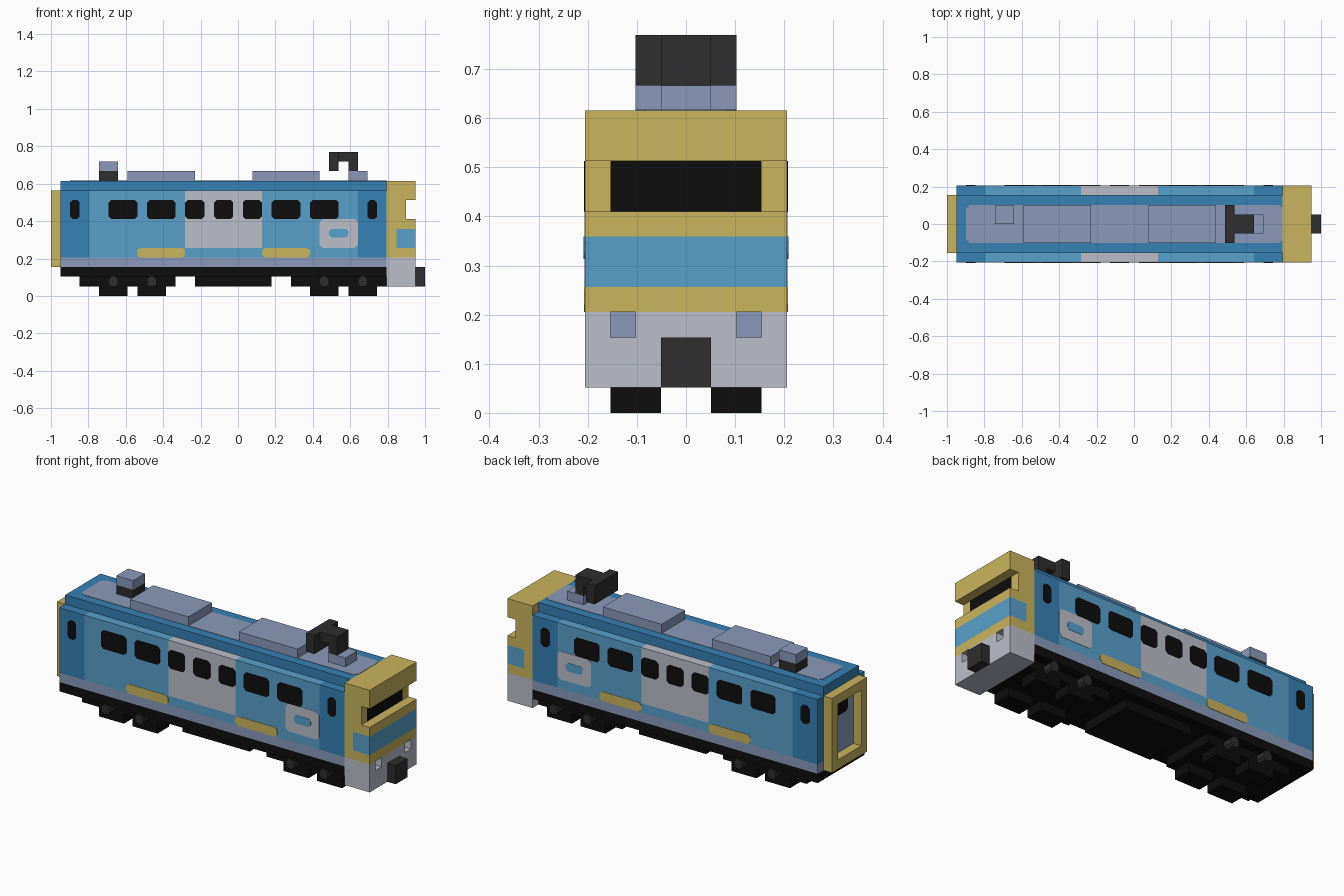
import bpy, bmesh
from mathutils import Vector

if "Cube" in bpy.data.objects:
    bpy.data.objects.remove(bpy.data.objects["Cube"])

U = 2 / 39          # one block of the model; x runs 0..39, y -4..4, z 0..15


def material(name, r, g, b):
    lin = [(c / 255 / 12.92) if c < 11 else ((c / 255 + 0.055) / 1.055) ** 2.4 for c in (r, g, b)]
    m = bpy.data.materials.new(name)
    m.diffuse_color = (*lin, 1)
    m.use_nodes = True
    m.node_tree.nodes["Principled BSDF"].inputs["Base Color"].default_value = m.diffuse_color
    return m


GOLD, DARK, LIGHT, GREY, SLATE, CHAR, BLACK = range(7)
MATS = [material("gold", 202, 181, 94), material("dark blue", 54, 129, 181),
        material("light blue", 88, 161, 204), material("pale grey", 188, 191, 202),
        material("slate lavender", 139, 154, 186), material("charcoal", 46, 46, 46),
        material("black", 13, 13, 13)]


def finish(name, bm, rule):
    """Recalculate normals, colour faces by a rule (or one colour), scale to units."""
    bmesh.ops.recalc_face_normals(bm, faces=bm.faces[:])
    bm.normal_update()
    used = []
    for f in bm.faces:
        c = rule(f.calc_center_median(), f.normal) if callable(rule) else rule
        if c not in used:
            used.append(c)
        f.material_index = used.index(c)
    for v in bm.verts:
        v.co = Vector(((v.co.x - 19.5) * U, v.co.y * U, v.co.z * U))
    me = bpy.data.meshes.new(name)
    bm.to_mesh(me)
    bm.free()
    for c in used:
        me.materials.append(MATS[c])
    ob = bpy.data.objects.new(name, me)
    bpy.context.collection.objects.link(ob)
    return ob


def box(name, x, y, z, rule, cuts=((), (), ()), pocket=None, depth=0):
    """Box from ranges, cut on planes per axis; faces chosen by pocket are pushed in along x."""
    bm = bmesh.new()
    bmesh.ops.create_cube(bm, size=1)
    for v in bm.verts:
        v.co = Vector([r[0] if c < 0 else r[1] for c, r in zip(v.co, (x, y, z))])
    for axis in range(3):
        for t in cuts[axis]:
            co, no = Vector((0, 0, 0)), Vector((0, 0, 0))
            co[axis], no[axis] = t, 1
            bmesh.ops.bisect_plane(bm, geom=bm.verts[:] + bm.edges[:] + bm.faces[:],
                                   plane_co=co, plane_no=no, dist=1e-5)
    if pocket:
        bm.normal_update()
        faces = [f for f in bm.faces if pocket(f.calc_center_median(), f.normal)]
        res = bmesh.ops.extrude_face_region(bm, geom=faces)
        bmesh.ops.delete(bm, geom=[f for f in faces if f.is_valid], context='FACES_ONLY')
        for v in res['geom']:
            if isinstance(v, bmesh.types.BMVert):
                v.co.x += depth
    return finish(name, bm, rule)


def plate(name, axis, a, b, pos, thick, rule, clip=0.33):
    """Thin prism with clipped corners; a and b are ranges on the two other axes."""
    (a0, a1), (b0, b1), k = a, b, clip
    pts = [(a0 + k, b0), (a1 - k, b0), (a1, b0 + k), (a1, b1 - k),
           (a1 - k, b1), (a0 + k, b1), (a0, b1 - k), (a0, b0 + k)]
    bm = bmesh.new()
    rings = []
    for d in (pos, pos + thick):
        ring = []
        for p in pts:
            co = list(p)
            co.insert(axis, d)
            ring.append(bm.verts.new(co))
        rings.append(ring)
        bm.faces.new(ring)
    for i in range(8):
        j = (i + 1) % 8
        bm.faces.new((rings[0][i], rings[0][j], rings[1][j], rings[1][i]))
    return finish(name, bm, rule)


# Carriage body: black sill, lavender skirt, blue ends, grey door bay
def body_rule(c, n):
    if c.z < 3 or n.z < -0.5:
        return BLACK
    if c.z < 4:
        return SLATE
    if not 4 < c.x < 32 or abs(n.x) > 0.5:
        return DARK
    return GREY if 14 < c.x < 22 and c.z > 5 else LIGHT


box("carriage_body", (1, 35), (-4, 4), (2, 11), body_rule, ((4, 14, 22, 32), (), (3, 4, 5)))

# Roof with painted top panel and equipment boxes
box("roof", (1, 35), (-3, 3), (11, 12), DARK)
plate("roof_panel", 2, (2, 35), (-2, 2), 12, 0.04, SLATE, 0.4)
box("rear_roof_unit", (8, 15), (-2, 2), (12, 13), SLATE)
box("front_roof_unit", (21, 28), (-2, 2), (12, 13), SLATE)
box("vent_base", (5, 7), (0, 2), (12, 13), CHAR)
box("vent_cap", (5, 7), (0, 2), (13, 14), SLATE)

# Current collector
box("collector_base", (31, 33), (-1, 1), (12, 13), SLATE)
box("collector_post", (31, 32), (-1, 1), (13, 14), CHAR)
box("collector_arm", (30, 32), (-1, 1), (14, 15), CHAR)
box("collector_bar", (29, 30), (-2, 2), (13, 15), CHAR)

# Side windows, gold strips and square panel on both sides
WINDOWS = [(2, 3), (6, 9), (10, 13), (14, 16), (17, 19), (20, 22), (23, 26), (27, 30), (33, 34)]
for s, side in ((-1, "right"), (1, "left")):
    for w in WINDOWS:
        plate(side + "_window", 1, w, (8, 10), 4 * s, 0.05 * s, BLACK, 0.28)
    for w in ((9, 14), (22, 27)):
        plate(side + "_gold_strip", 1, w, (4, 5), 4 * s, 0.04 * s, GOLD, 0.28)
    plate(side + "_pale_panel", 1, (28, 32), (5, 8), 4 * s, 0.03 * s, GREY)
    plate(side + "_panel_inset", 1, (29, 31), (6.1, 7), 4 * s, 0.06 * s, LIGHT, 0.25)


# Driver's cab: lower block with lamp pockets, recessed windscreen, top block
def cab_rule(c, n):
    if c.z < 4.001:
        return SLATE if n.x > 0.5 and c.x < 37.5 else GREY
    return LIGHT if 5 < c.z < 7 and c.x > 36 and n.x > -0.5 else GOLD


def lamp(c, n):
    return n.x > 0.5 and 3 < c.z < 4 and 2 < abs(c.y) < 3


box("cab_lower", (35, 38), (-4, 4), (1, 8), cab_rule,
    ((36,), (-3, -2, 2, 3), (3, 4, 5, 7)), lamp, -1)
box("cab_windscreen", (35, 37), (-4, 4), (8, 10),
    lambda c, n: BLACK if n.x > 0.5 and abs(c.y) < 3 else GOLD, ((), (-3, 3), ()))
box("cab_top", (35, 38), (-4, 4), (10, 12), GOLD)
box("coupler", (38, 39), (-1, 1), (1, 3), CHAR)

# Gangway frame with recessed end door
box("gangway_frame", (0, 1), (-3, 3), (3, 11),
    lambda c, n: SLATE if n.x < -0.5 and c.x > 0.5 else GOLD, ((), (-2, 2), (4, 10)),
    lambda c, n: n.x < -0.5 and abs(c.y) < 2 and 4 < c.z < 10, 0.95)
plate("end_door_window", 0, (-1, 1), (8, 10), 0.95, -0.05, BLACK, 0.28)

# Undercarriage, wheels and axle hubs
for name, x in (("rear_bogie", (3, 13)), ("under_tank", (15, 23)), ("front_bogie", (25, 35))):
    box(name, x, (-3, 3), (1, 2), BLACK)
for x in (5, 9, 27, 31):
    for s in (-1, 1):
        box("wheel", (x, x + 3), sorted((s, 3 * s)), (0, 1), BLACK)
        plate("axle_hub", 1, (x + 1, x + 2), (1, 2), 3 * s, s, CHAR, 0.25)
